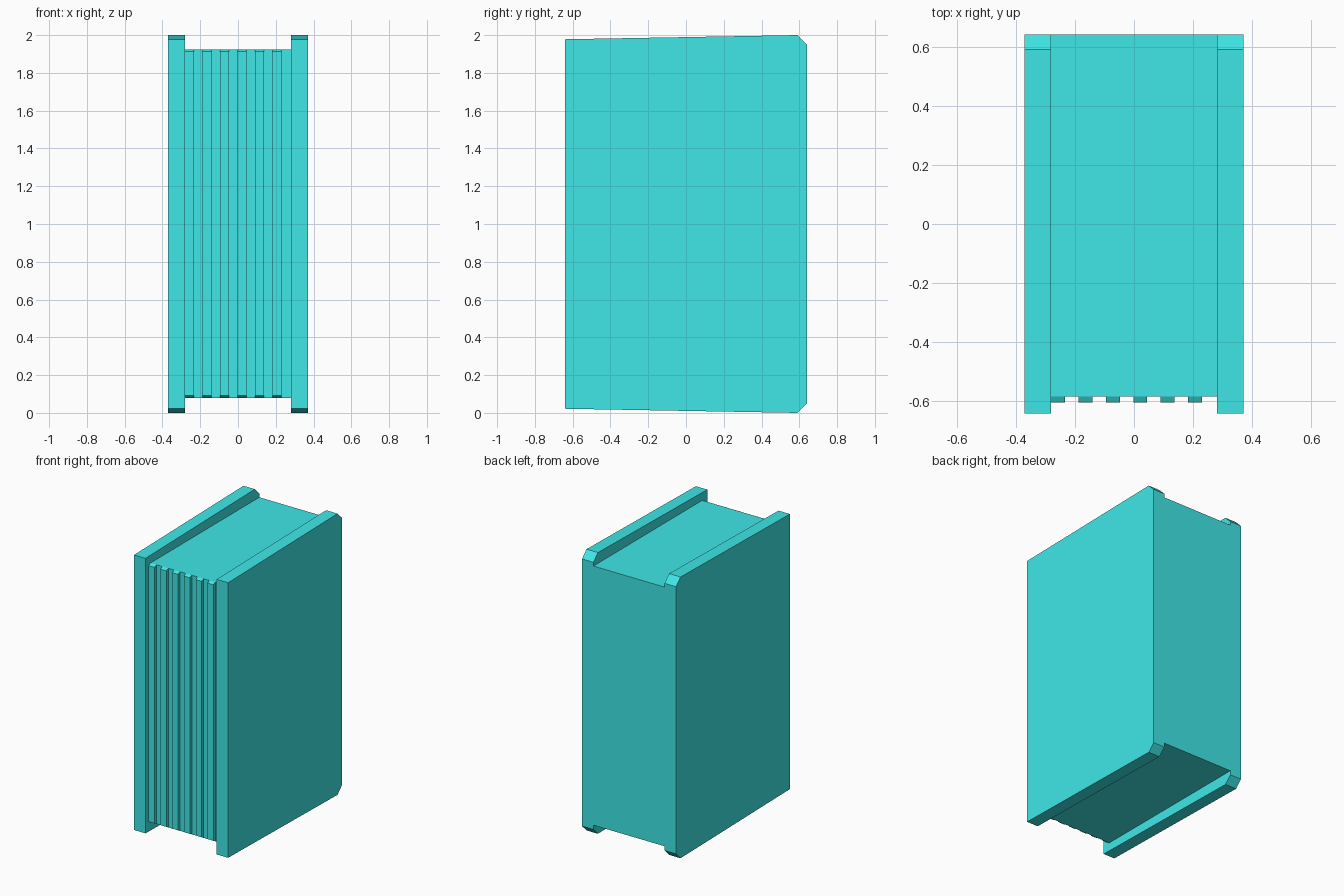
import bpy, bmesh

if "Cube" in bpy.data.objects:
    bpy.data.objects.remove(bpy.data.objects["Cube"])

mat = bpy.data.materials.new("teal")
mat.diffuse_color = (0.05, 0.8, 0.8, 1)
mat.use_nodes = True
mat.node_tree.nodes["Principled BSDF"].inputs["Base Color"].default_value = mat.diffuse_color


def prism(name, profile, x0, x1):
    """Extrude a (y, z) profile along x."""
    bm = bmesh.new()
    face = bm.faces.new([bm.verts.new((x0, y, z)) for y, z in profile])
    ext = bmesh.ops.extrude_face_region(bm, geom=[face])
    verts = [g for g in ext["geom"] if isinstance(g, bmesh.types.BMVert)]
    bmesh.ops.translate(bm, vec=(x1 - x0, 0, 0), verts=verts)
    bmesh.ops.recalc_face_normals(bm, faces=bm.faces)
    mesh = bpy.data.meshes.new(name)
    bm.to_mesh(mesh)
    bm.free()
    mesh.materials.append(mat)
    obj = bpy.data.objects.new(name, mesh)
    bpy.context.collection.objects.link(obj)
    return obj


# Covers: slightly tapered boards with chamfered corners at the spine
cover = [(-0.64, 0.022), (0.59, 0), (0.64, 0.05),
         (0.64, 1.95), (0.59, 2), (-0.64, 1.978)]
prism("left_cover", cover, -0.37, -0.28)
prism("right_cover", cover, 0.28, 0.37)

# Page block, running back flush with the spine
prism("page_block", [(-0.583, 0.08), (0.64, 0.08), (0.64, 1.923), (-0.583, 1.923)],
      -0.28, 0.28)

# Raised page ridges along the open edge, with sloping ends
ridge = [(-0.583, 0.08), (-0.583, 1.923), (-0.603, 1.912), (-0.603, 0.091)]
for i in range(6):
    x = -0.28 + i * 0.0925
    prism(f"page_ridge_{i + 1}", ridge, x, x + 0.047)
